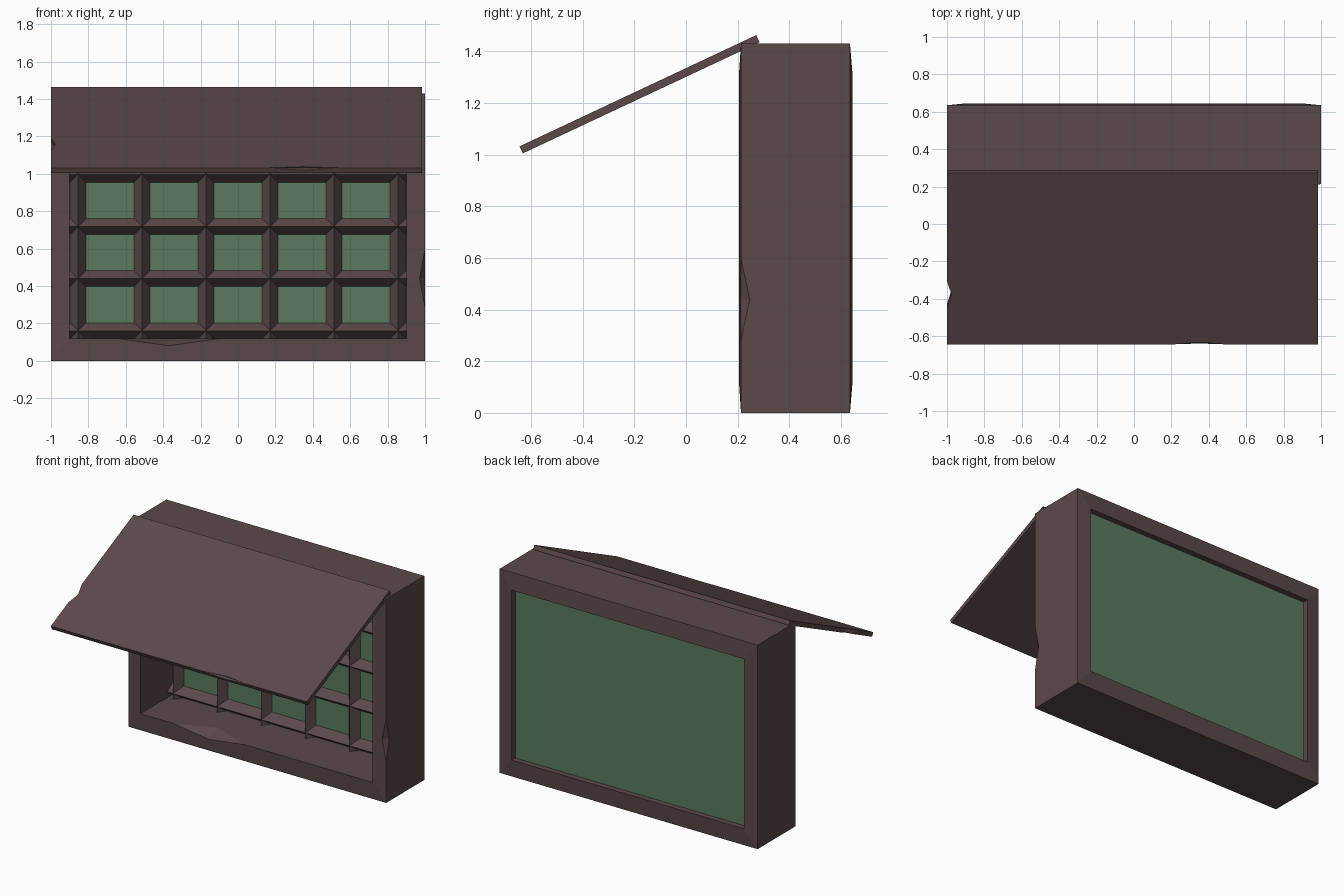
import bpy, bmesh
from mathutils import Vector

cube = bpy.data.objects.get("Cube")
if cube:
    bpy.data.objects.remove(cube, do_unlink=True)


def material(name, rgb):
    m = bpy.data.materials.new(name)
    m.use_nodes = True
    m.diffuse_color = (*rgb, 1)
    m.node_tree.nodes["Principled BSDF"].inputs["Base Color"].default_value = (*rgb, 1)
    return m


wood = material("dark brown wood", (0.105, 0.067, 0.065))
glass = material("green glass", (0.105, 0.195, 0.115))


def finish(bm, name, mat):
    bmesh.ops.recalc_face_normals(bm, faces=bm.faces)
    mesh = bpy.data.meshes.new(name)
    bm.to_mesh(mesh)
    bm.free()
    obj = bpy.data.objects.new(name, mesh)
    bpy.context.collection.objects.link(obj)
    if mat:
        mesh.materials.append(mat)
    return obj


def prism(name, profile, sweep, mat):
    """Extrude a closed 3D profile along a sweep vector."""
    bm = bmesh.new()
    face = bm.faces.new([bm.verts.new(p) for p in profile])
    ext = bmesh.ops.extrude_face_region(bm, geom=[face])["geom"]
    moved = [v for v in ext if isinstance(v, bmesh.types.BMVert)]
    bmesh.ops.translate(bm, verts=moved, vec=Vector(sweep))
    return finish(bm, name, mat)


def chip(obj, centre, size):
    """Knock a small faceted notch out of an edge."""
    bm = bmesh.new()
    bmesh.ops.create_cube(bm, size=2)
    bm.clear()
    tips = []
    for axis in range(3):
        for sign in (-1, 1):
            p = Vector(centre)
            p[axis] += sign * size[axis]
            tips.append(bm.verts.new(p))
    bmesh.ops.convex_hull(bm, input=tips)
    cutter = finish(bm, "chip_cutter", None)
    cutter.hide_render = True
    mod = obj.modifiers.new("chip", "BOOLEAN")
    mod.operation = "DIFFERENCE"
    mod.solver = "EXACT"
    mod.object = cutter
    bpy.context.view_layer.objects.active = obj
    bpy.ops.object.modifier_apply(modifier=mod.name)
    bpy.data.objects.remove(cutter, do_unlink=True)


# Outer frame: a rectangular ring whose faces rise slightly towards the opening
HEIGHT, SIDE, RAIL = 1.43, 0.9, 0.12
bm = bmesh.new()
loops = []
for half, low, y in ((1, 0, 0.213), (SIDE, RAIL, 0.205), (SIDE, RAIL, 0.645), (1, 0, 0.635)):
    corners = ((-half, low), (half, low), (half, HEIGHT - low), (-half, HEIGHT - low))
    loops.append([bm.verts.new((x, y, z)) for x, z in corners])
for i in range(4):
    a, b = loops[i], loops[(i + 1) % 4]
    for j in range(4):
        k = (j + 1) % 4
        bm.faces.new((a[j], a[k], b[k], b[j]))
frame = finish(bm, "window_frame", wood)
chip(frame, (-0.37, 0.205, 0.12), (0.28, 0.11, 0.04))
chip(frame, (1, 0.21, 0.44), (0.03, 0.037, 0.17))

# Glass pane set near the back of the frame
prism("glass_pane", [(-SIDE, 0.56, RAIL), (SIDE, 0.56, RAIL),
                     (SIDE, 0.56, HEIGHT - RAIL), (-SIDE, 0.56, HEIGHT - RAIL)],
      (0, 0.045, 0), glass)

# Lattice of ridged glazing bars, five panes wide and four high
RIDGE, BASE, HALF = 0.5, 0.57, 0.05
for i in range(6):
    x = -0.855 + i * 0.342
    prism(f"vertical_bar_{i + 1}",
          [(x - HALF, BASE, RAIL), (x, RIDGE, RAIL), (x + HALF, BASE, RAIL)],
          (0, 0, HEIGHT - 2 * RAIL), wood)
for i in range(5):
    z = 0.16 + i * 0.279
    prism(f"horizontal_bar_{i + 1}",
          [(-SIDE, BASE, z - HALF), (-SIDE, RIDGE, z), (-SIDE, BASE, z + HALF)],
          (2 * SIDE, 0, 0), wood)

# Sloping awning board hinged at the top
awning = prism("awning", [(-1, -0.645, 1.032), (-1, 0.272, 1.463),
                          (-1, 0.285, 1.435), (-1, -0.632, 1.005)],
               (1.985, 0, 0), wood)
chip(awning, (0.35, -0.645, 1.032), (0.19, 0.018, 0.02))
chip(awning, (-1, -0.37, 1.15), (0.025, 0.11, 0.1))
